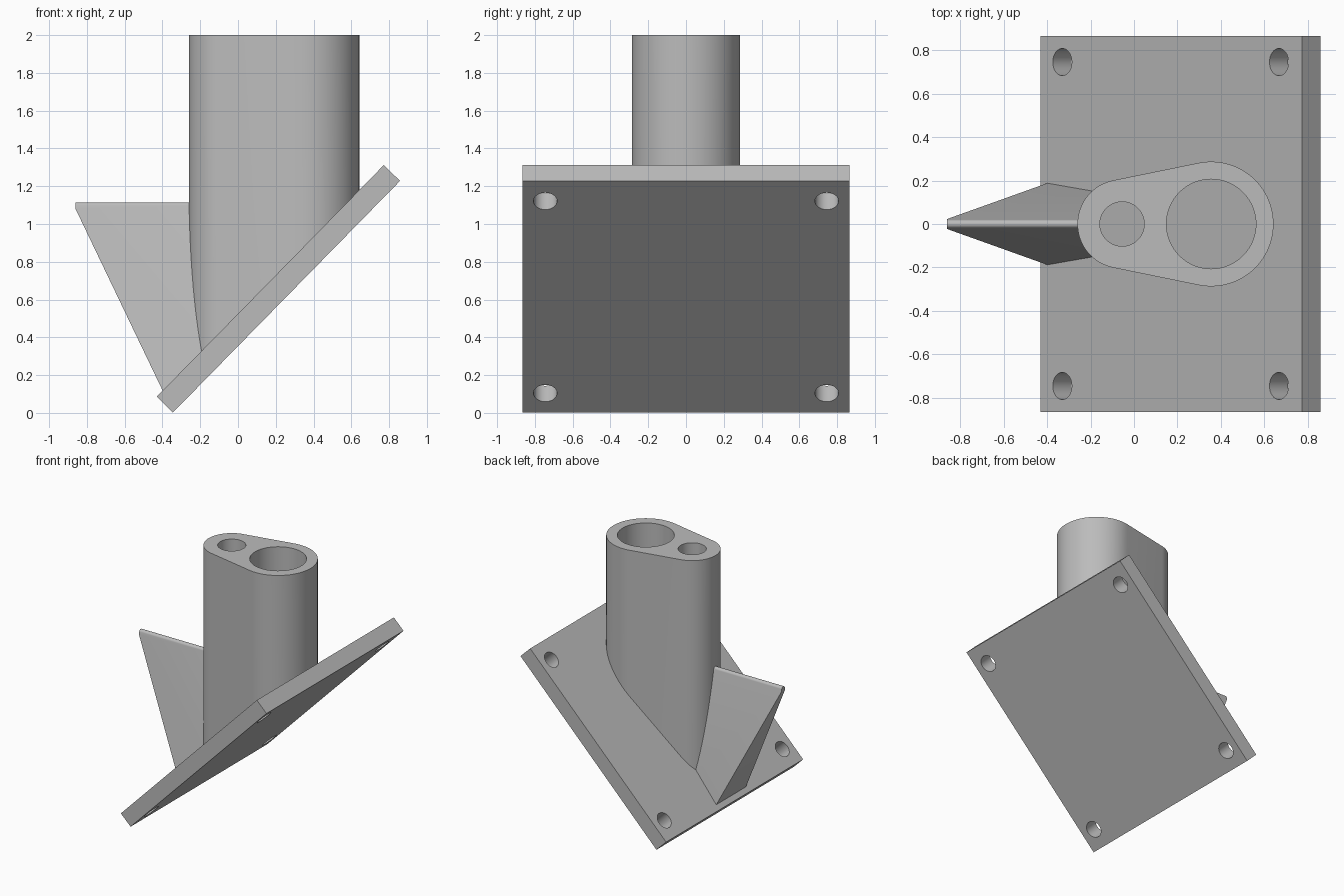
import bpy, bmesh
from math import sin, cos, pi, acos, radians
from mathutils import Vector

if "Cube" in bpy.data.objects:
    bpy.data.objects.remove(bpy.data.objects["Cube"])

grey = bpy.data.materials.new("plain grey")
grey.use_nodes = True
colour = (0.5, 0.5, 0.5, 1)
grey.diffuse_color = colour
grey.node_tree.nodes["Principled BSDF"].inputs["Base Color"].default_value = colour

# Sloping plate frame: top edge corner, direction up the slope, outward normal
CORNER = Vector((-0.43, 0, 0.086))
SLOPE = Vector((1.202, 0, 1.226)).normalized()
NORMAL = Vector((-SLOPE.z, 0, SLOPE.x))
LENGTH, THICK, HALF = 1.717, 0.12, 0.865


def prism(name, points, direction, cuts=()):
    """Extrude a closed profile; each cut (point, normal) removes the normal's side."""
    bm = bmesh.new()
    face = bm.faces.new([bm.verts.new(p) for p in points])
    ext = bmesh.ops.extrude_face_region(bm, geom=[face], use_keep_orig=True)
    moved = [v for v in ext["geom"] if isinstance(v, bmesh.types.BMVert)]
    bmesh.ops.translate(bm, verts=moved, vec=direction)
    for co, no in cuts:
        geom = bm.verts[:] + bm.edges[:] + bm.faces[:]
        res = bmesh.ops.bisect_plane(bm, geom=geom, plane_co=co, plane_no=no, clear_outer=True)
        rim = [e for e in res["geom_cut"] if isinstance(e, bmesh.types.BMEdge)]
        bmesh.ops.contextual_create(bm, geom=rim)
    bmesh.ops.recalc_face_normals(bm, faces=bm.faces)
    mesh = bpy.data.meshes.new(name)
    bm.to_mesh(mesh)
    bm.free()
    mesh.materials.append(grey)
    obj = bpy.data.objects.new(name, mesh)
    bpy.context.collection.objects.link(obj)
    return obj


def arc(centre, radius, start, end, steps, a=Vector((1, 0, 0)), b=Vector((0, 1, 0))):
    angles = [start + (end - start) * i / steps for i in range(steps + 1)]
    return [centre + radius * (cos(t) * a + sin(t) * b) for t in angles]


def circle(centre, radius, **axes):
    return arc(centre, radius, 0, 2 * pi, 64, **axes)[:-1]


def activate(obj):
    bpy.ops.object.select_all(action='DESELECT')
    obj.select_set(True)
    bpy.context.view_layer.objects.active = obj


def drill(obj, cutter):
    cutter.hide_render = True
    activate(obj)
    mod = obj.modifiers.new("drill", 'BOOLEAN')
    mod.operation, mod.solver, mod.object = 'DIFFERENCE', 'EXACT', cutter
    bpy.ops.object.modifier_apply(modifier=mod.name)
    bpy.data.objects.remove(cutter)


# Mounting plate with four bolt holes square to its face
side = Vector((0, HALF, 0))
far = CORNER + SLOPE * LENGTH
plate = prism("mounting_plate", [CORNER - side, far - side, far + side, CORNER + side],
              NORMAL * -THICK)
for along in (0.143, 1.567):
    for y in (-0.745, 0.745):
        centre = CORNER + SLOPE * along + Vector((0, y, 0)) + NORMAL * 0.1
        drill(plate, prism("bolt_hole", circle(centre, 0.0625, a=SLOPE), NORMAL * -0.4))

# Column: two unequal rounds joined by tangents, trimmed to the plate
small, large = Vector((-0.055, 0, 0)), Vector((0.355, 0, 0))
r_small, r_large = 0.205, 0.287
tangent = acos((r_small - r_large) / (large.x - small.x))
outline = (arc(large, r_large, -tangent, tangent, 48)
           + arc(small, r_small, tangent, 2 * pi - tangent, 40))
top = Vector((0, 0, 2))
column = prism("column", outline, top, [(CORNER - NORMAL * THICK / 2, -NORMAL)])

# Two bores running down to the plate
for centre, radius in ((small, 0.102), (large, 0.206)):
    drill(column, prism("bore", circle(centre, radius), top * 1.1,
                        [(CORNER - NORMAL * 0.01, -NORMAL)]))

# Fin: wedge with a rounded ridge, slanted leading face and base on the plate
tip = Vector((-0.86, 0, 1.095))
lean = radians(10)
ridge = arc(tip, 0.02, lean, pi - lean, 12, a=Vector((0, 1, 0)), b=Vector((0, 0, 1)))
base = [Vector((tip.x, s * 0.208, 0)) for s in (-1, 1)]
fin = prism("fin", ridge + base, Vector((0.69, 0, 0)),
            [(CORNER - NORMAL * THICK / 2, -NORMAL),
             (Vector((-0.86, 0, 1.08)), Vector((-0.96, 0, -0.46)))])

for obj in (plate, column, fin):
    activate(obj)
    bpy.ops.object.shade_smooth_by_angle(angle=radians(30))
